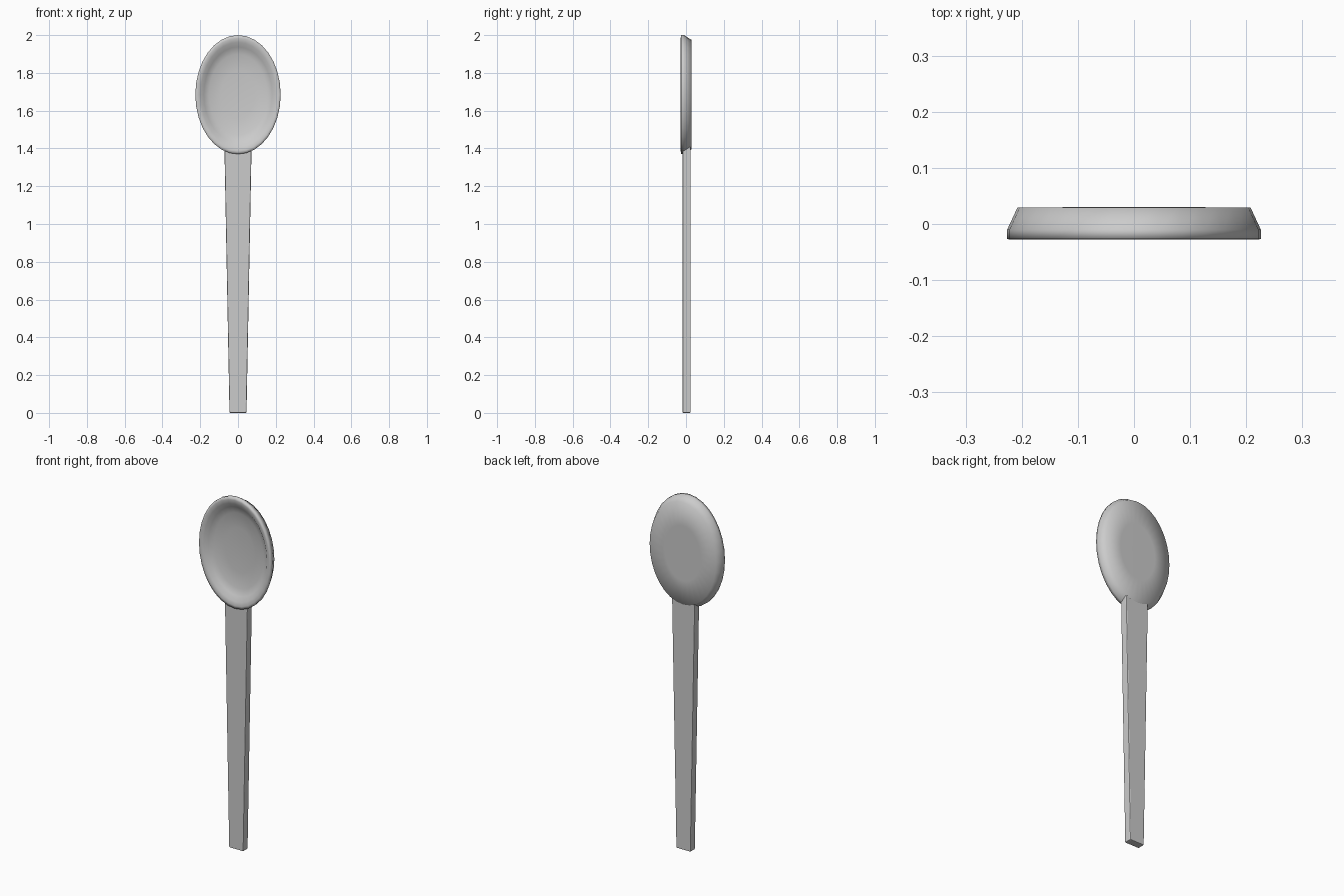
import bpy, bmesh, math

if "Cube" in bpy.data.objects:
    bpy.data.objects.remove(bpy.data.objects["Cube"])

SEG = 32


def make_object(name, bm):
    bmesh.ops.recalc_face_normals(bm, faces=bm.faces)
    mesh = bpy.data.meshes.new(name)
    bm.to_mesh(mesh)
    bm.free()
    obj = bpy.data.objects.new(name, mesh)
    bpy.context.collection.objects.link(obj)
    return obj


# Bowl: elliptical rings (scale, y) from the back centre, round the rim, to the hollow
rings = [(0.5, 0.03), (0.92, 0.029), (1.0, -0.01), (1.0, -0.027),
         (0.95, -0.028), (0.88, -0.024), (0.8, -0.006), (0.68, 0.007), (0.4, 0.014)]
bm = bmesh.new()
loops = []
for s, y in rings:
    loops.append([bm.verts.new((0.226 * s * math.cos(a), y, 1.685 + 0.315 * s * math.sin(a)))
                  for a in (2 * math.pi * i / SEG for i in range(SEG))])
for lo, hi in zip(loops, loops[1:]):
    for i in range(SEG):
        j = (i + 1) % SEG
        bm.faces.new((lo[i], lo[j], hi[j], hi[i]))
for loop, y in ((loops[0], 0.03), (loops[-1], 0.016)):
    centre = bm.verts.new((0, y, 1.685))
    for i in range(SEG):
        bm.faces.new((loop[i], loop[(i + 1) % SEG], centre))
bowl = make_object("bowl", bm)
for p in bowl.data.polygons:
    p.use_smooth = True

# Handle: flat bar tapering to the foot, with softened edges
bm = bmesh.new()
bmesh.ops.create_cube(bm, size=1)
for v in bm.verts:
    top = v.co.z > 0
    v.co = (math.copysign(0.072 if top else 0.045, v.co.x),
            0.025 if v.co.y > 0 else -0.018,
            1.412 if top else 0.0)
handle = make_object("handle", bm)
bevel = handle.modifiers.new("soft_edges", "BEVEL")
bevel.width = 0.005
bevel.segments = 2
